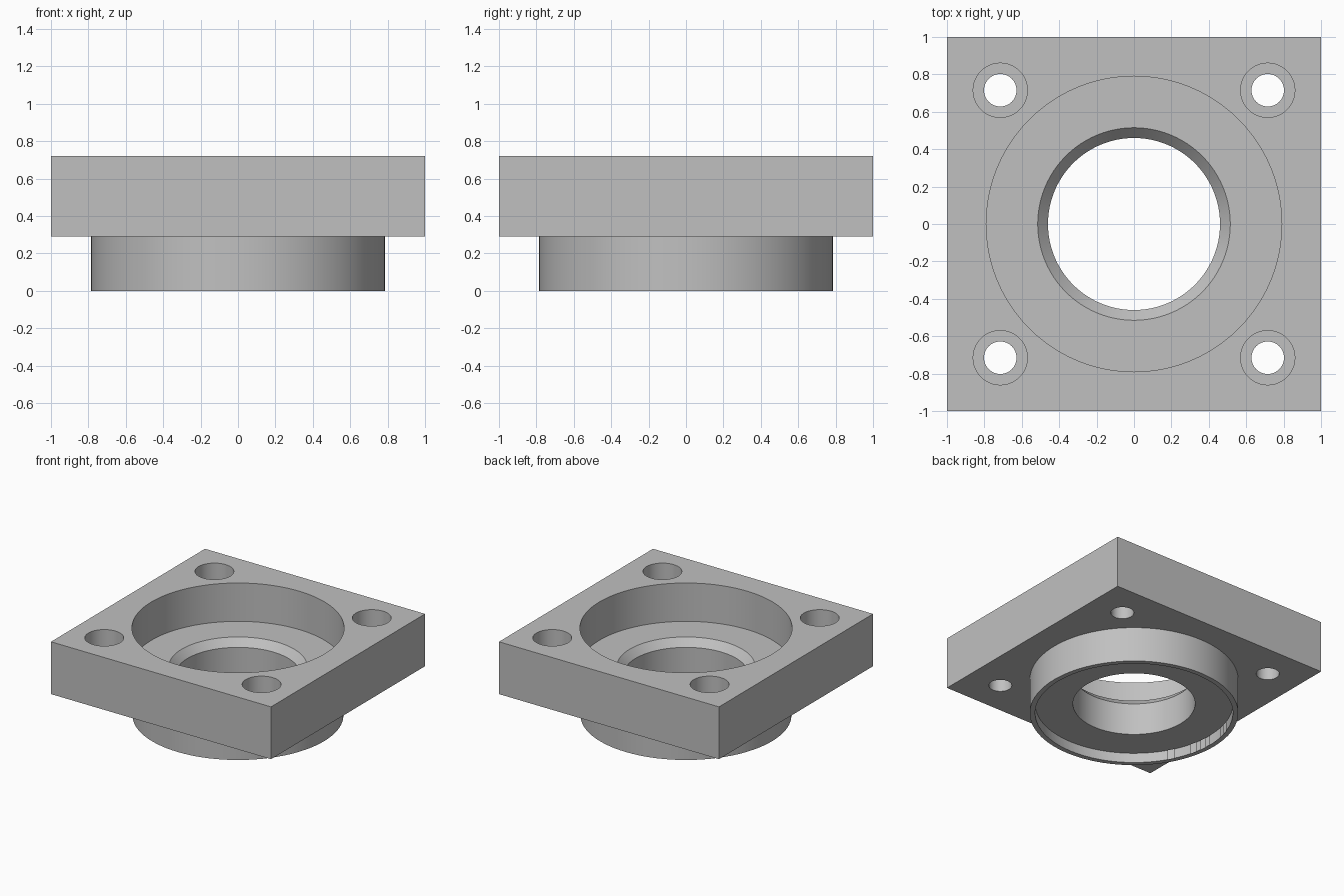
import bpy, bmesh, math

cube = bpy.data.objects.get("Cube")
if cube:
    bpy.data.objects.remove(cube, do_unlink=True)

grey = bpy.data.materials.new("plain_grey")
grey.use_nodes = True
colour = (0.53, 0.53, 0.53, 1)
grey.diffuse_color = colour
grey.node_tree.nodes["Principled BSDF"].inputs["Base Color"].default_value = colour


def add_object(name, bm):
    mesh = bpy.data.meshes.new(name)
    bm.to_mesh(mesh)
    bm.free()
    mesh.materials.append(grey)
    obj = bpy.data.objects.new(name, mesh)
    bpy.context.collection.objects.link(obj)
    return obj


def lathe(name, profile, x=0, y=0, steps=96):
    """Turn a (radius, height) profile, closed on the axis, into a solid."""
    bm = bmesh.new()
    verts = [bm.verts.new((r, 0, z)) for r, z in profile]
    edges = [bm.edges.new(pair) for pair in zip(verts, verts[1:])]
    bmesh.ops.spin(bm, geom=verts + edges, cent=(0, 0, 0), axis=(0, 0, 1),
                   angle=math.tau, steps=steps, use_duplicate=False)
    bmesh.ops.remove_doubles(bm, verts=bm.verts[:], dist=0.0001)
    bmesh.ops.recalc_face_normals(bm, faces=bm.faces[:])
    bmesh.ops.translate(bm, verts=bm.verts[:], vec=(x, y, 0))
    return add_object(name, bm)


def combine(target, tool, operation):
    mod = target.modifiers.new(tool.name, 'BOOLEAN')
    mod.operation = operation
    mod.solver = 'EXACT'
    mod.object = tool
    tool.hide_render = True
    bpy.ops.object.select_all(action='DESELECT')
    bpy.context.view_layer.objects.active = target
    target.select_set(True)
    bpy.ops.object.modifier_apply(modifier=mod.name)
    bpy.data.objects.remove(tool, do_unlink=True)


BASE, TOP = 0.29, 0.72

# Square flange
bm = bmesh.new()
bmesh.ops.create_cube(bm, size=1)
bmesh.ops.scale(bm, verts=bm.verts[:], vec=(2, 2, TOP - BASE))
bmesh.ops.translate(bm, verts=bm.verts[:], vec=(0, 0, (TOP + BASE) / 2))
housing = add_object("flanged_housing", bm)

# Round boss below the flange
boss = lathe("boss", [(0, 0), (0.785, 0), (0.785, 0.35), (0, 0.35)])
combine(housing, boss, 'UNION')

# Stepped central bore: lower recess, through bore, chamfer and upper seat
bore = lathe("central_bore", [
    (0, -0.1), (0.745, -0.1), (0.745, 0.08), (0.46, 0.08), (0.46, 0.345),
    (0.515, 0.405), (0.79, 0.405), (0.79, 0.9), (0, 0.9)])
combine(housing, bore, 'DIFFERENCE')

# Counterbored bolt holes in the corners
for sx in (-1, 1):
    for sy in (-1, 1):
        hole = lathe("bolt_hole", [
            (0, 0.1), (0.087, 0.1), (0.087, 0.52), (0.145, 0.52),
            (0.145, 0.9), (0, 0.9)], 0.715 * sx, 0.715 * sy, 48)
        combine(housing, hole, 'DIFFERENCE')

# Smooth walls with crisp edges
bpy.ops.object.select_all(action='DESELECT')
housing.select_set(True)
bpy.context.view_layer.objects.active = housing
bpy.ops.object.shade_smooth_by_angle(angle=math.radians(30))
